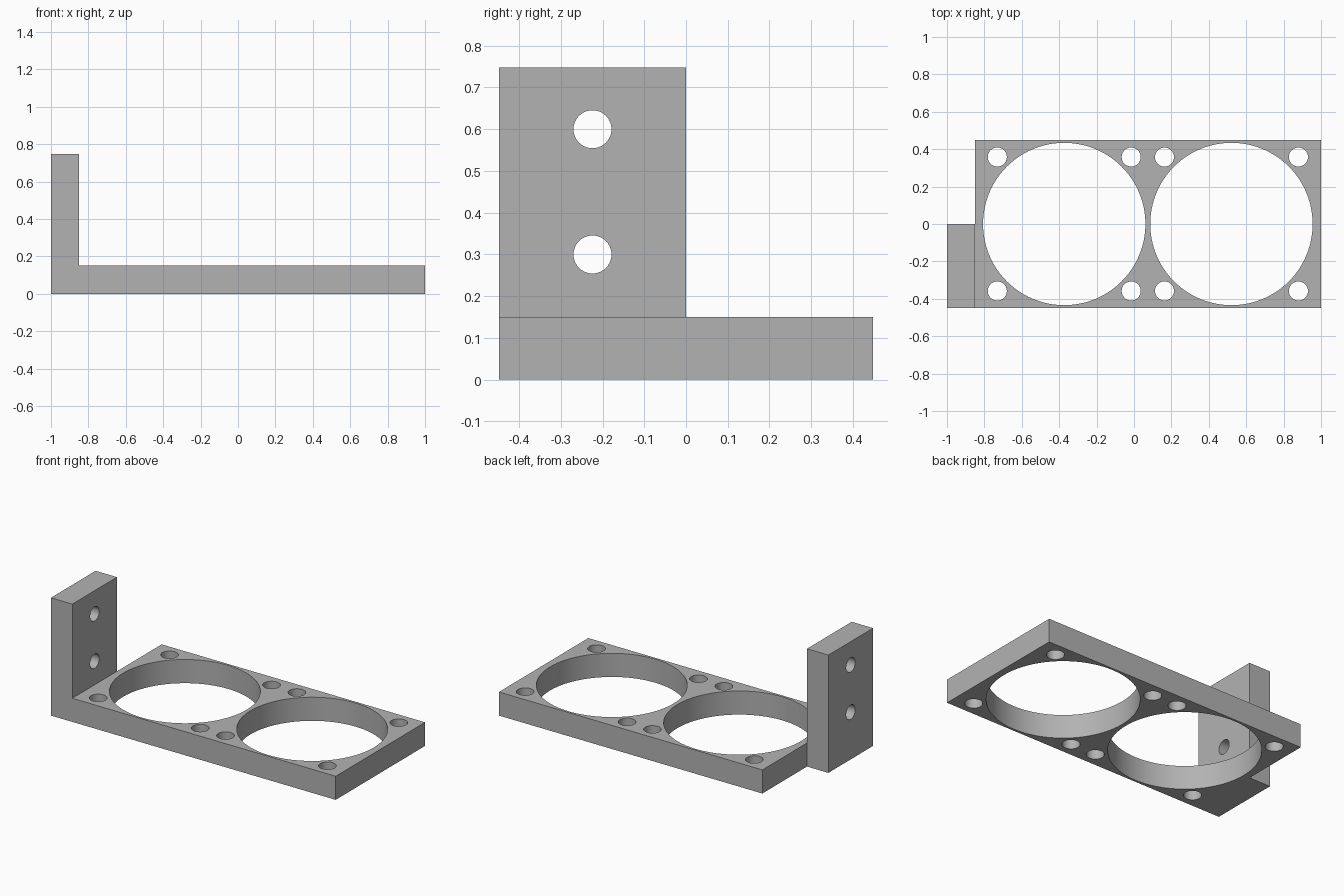
import bpy, math
from mathutils import Vector

cube = bpy.data.objects.get("Cube")
if cube:
    bpy.data.objects.remove(cube, do_unlink=True)

# Dimensions
HALF_W = 0.448          # half depth of the plate
THICK = 0.15            # plate and upright thickness
HEIGHT = 0.748          # top of the upright
RING_X = (-0.373, 0.521)
RING_R = 0.434
SCREW_OFF = 0.358       # screw spacing from each ring centre

grey = bpy.data.materials.new("plain grey")
grey.use_nodes = True
colour = (0.45, 0.45, 0.45, 1)
grey.diffuse_color = colour
grey.node_tree.nodes["Principled BSDF"].inputs["Base Color"].default_value = colour


def box(name, lo, hi):
    lo, hi = Vector(lo), Vector(hi)
    bpy.ops.mesh.primitive_cube_add(size=1, location=(lo + hi) / 2)
    ob = bpy.context.object
    ob.name = name
    ob.scale = hi - lo
    bpy.ops.object.transform_apply(location=True, rotation=True, scale=True)
    ob.data.materials.append(grey)
    return ob


def combine(target, other, operation):
    """Apply a boolean to the target and discard the other object."""
    mod = target.modifiers.new(operation.title(), 'BOOLEAN')
    mod.operation, mod.object, mod.solver = operation, other, 'EXACT'
    bpy.ops.object.select_all(action='DESELECT')
    bpy.context.view_layer.objects.active = target
    target.select_set(True)
    bpy.ops.object.modifier_apply(modifier=mod.name)
    bpy.data.objects.remove(other, do_unlink=True)


def drill(target, centre, radius, sides, rotation=(0, 0, 0)):
    bpy.ops.mesh.primitive_cylinder_add(vertices=sides, radius=radius, depth=0.4,
                                        location=centre, rotation=rotation)
    cutter = bpy.context.object
    cutter.name = "hole_cutter"
    cutter.hide_render = True
    cutter.data.materials.append(grey)
    combine(target, cutter, 'DIFFERENCE')


# L-shaped body: flat plate with a half-width upright at its right end
bracket = box("mounting_bracket", (-1 + THICK, -HALF_W, 0), (1, HALF_W, THICK))
upright = box("upright", (-1, -HALF_W, 0), (-1 + THICK, 0, HEIGHT))
combine(bracket, upright, 'UNION')

# Two large openings, each with four screw holes
for x in RING_X:
    drill(bracket, (x, 0, THICK / 2), RING_R, 96)
    for sx in (-1, 1):
        for sy in (-1, 1):
            drill(bracket, (x + sx * SCREW_OFF, sy * SCREW_OFF, THICK / 2), 0.051, 40)

# Two screw holes through the upright
for z in (0.3, 0.6):
    drill(bracket, (-1 + THICK / 2, -HALF_W / 2, z), 0.0455, 40, (0, math.pi / 2, 0))

# Smooth hole walls, sharp corners
bpy.ops.object.select_all(action='DESELECT')
bpy.context.view_layer.objects.active = bracket
bracket.select_set(True)
bpy.ops.object.shade_smooth_by_angle(angle=math.radians(30))
